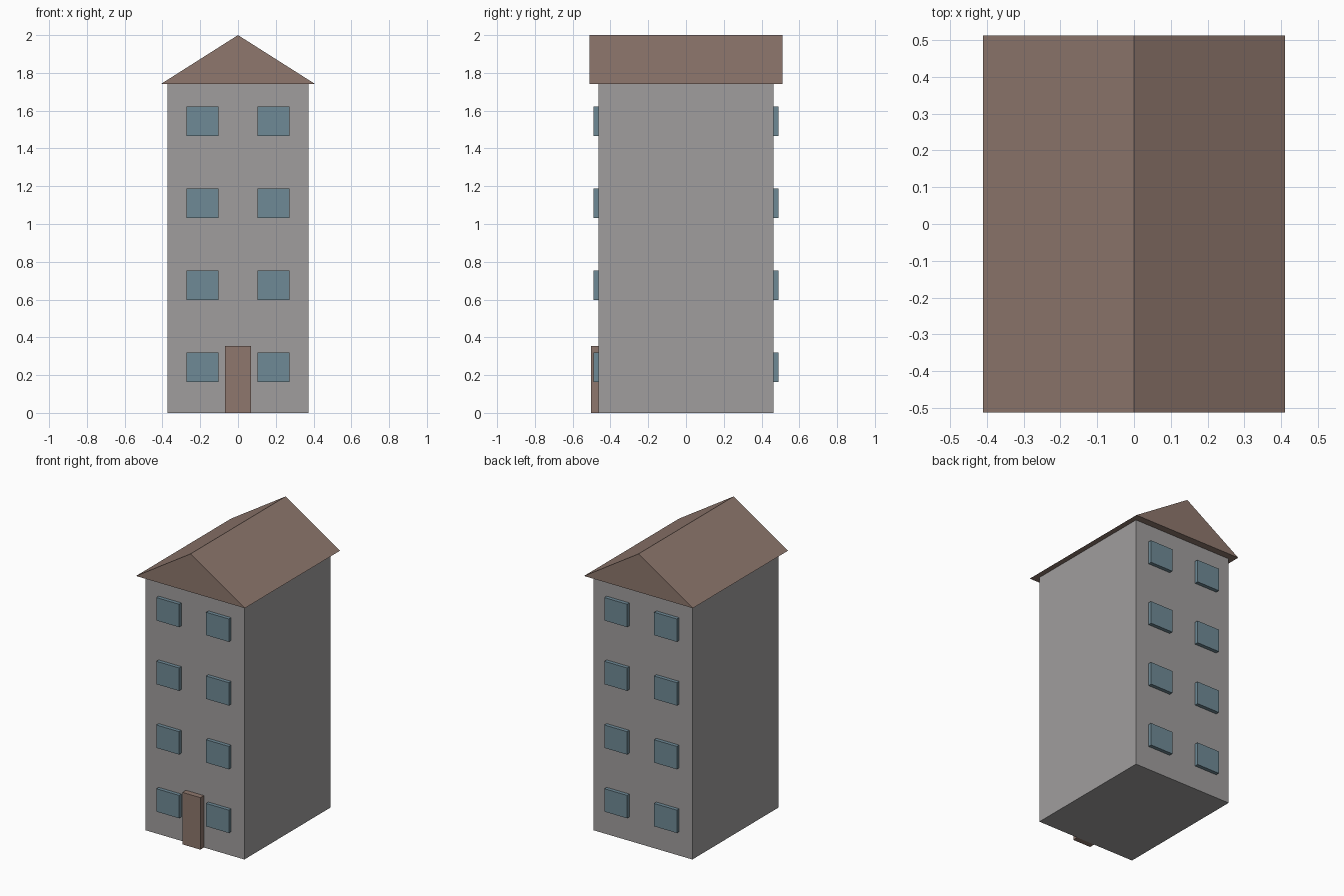
import bpy
import bmesh

cube = bpy.data.objects.get("Cube")
if cube:
    bpy.data.objects.remove(cube, do_unlink=True)


def linear(v):
    v /= 255
    return v / 12.92 if v <= 0.04045 else ((v + 0.055) / 1.055) ** 2.4


def material(name, *rgb):
    mat = bpy.data.materials.new(name)
    mat.use_nodes = True
    colour = (*[linear(v) for v in rgb], 1)
    mat.diffuse_color = colour
    bsdf = mat.node_tree.nodes["Principled BSDF"]
    bsdf.inputs["Base Color"].default_value = colour
    bsdf.inputs["Roughness"].default_value = 0.9
    return mat


def prism(name, outline, y0, y1, mat):
    """Extrude an outline in the xz plane from y0 back to y1."""
    bm = bmesh.new()
    face = bm.faces.new([bm.verts.new((x, y0, z)) for x, z in outline])
    new = bmesh.ops.extrude_face_region(bm, geom=[face])["geom"]
    for v in new:
        if isinstance(v, bmesh.types.BMVert):
            v.co.y = y1
    bmesh.ops.recalc_face_normals(bm, faces=bm.faces)
    mesh = bpy.data.meshes.new(name)
    bm.to_mesh(mesh)
    bm.free()
    mesh.materials.append(mat)
    obj = bpy.data.objects.new(name, mesh)
    bpy.context.collection.objects.link(obj)
    return obj


def box(name, x0, x1, y0, y1, z0, z1, mat):
    return prism(name, [(x0, z0), (x1, z0), (x1, z1), (x0, z1)], y0, y1, mat)


wall = material("wall grey", 160, 158, 158)
brown = material("roof brown", 142, 119, 109)
glass = material("window blue", 111, 138, 150)

HALF_W, HALF_D, EAVES = 0.373, 0.464, 1.74

# Walls and gabled roof
box("walls", -HALF_W, HALF_W, -HALF_D, HALF_D, 0, EAVES, wall)
prism("roof", [(-0.41, EAVES), (0.41, EAVES), (0, 2)], -0.512, 0.512, brown)

# Front door
box("door", -0.068, 0.068, -0.502, -HALF_D, 0, 0.354, brown)

# Two windows per floor on the front and the back
for side, sy in (("front", -1), ("back", 1)):
    for floor in range(4):
        z = 0.163 + floor * 0.434
        for hand, sx in (("left", 1), ("right", -1)):
            xs = sorted((sx * 0.102, sx * 0.273))
            ys = sorted((sy * HALF_D, sy * 0.489))
            box(f"{side}_window_{hand}_{floor + 1}", *xs, *ys, z, z + 0.156, glass)
